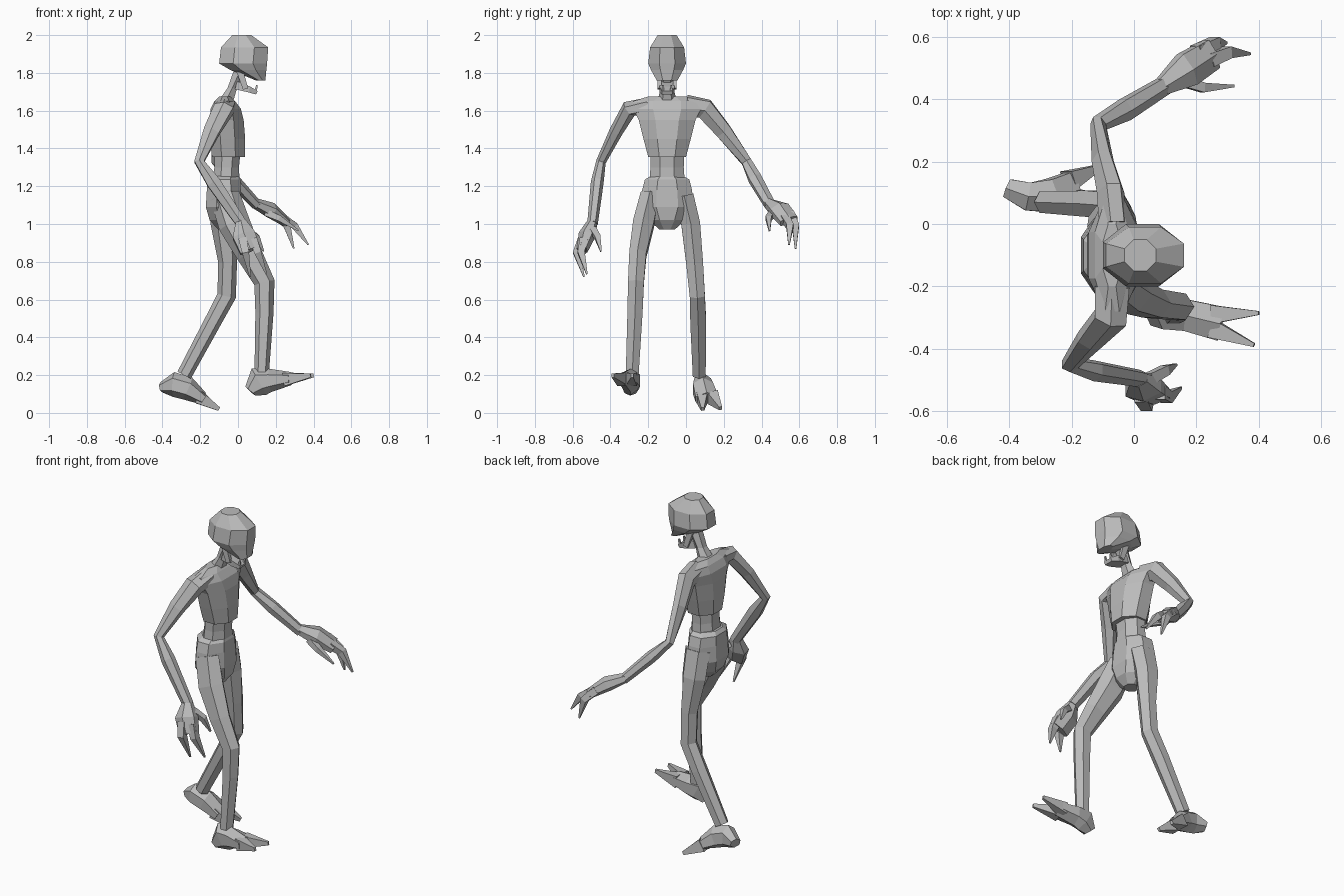
import bpy
import bmesh
from math import cos, sin, tau
from mathutils import Vector

default_cube = bpy.data.objects.get("Cube")
if default_cube:
    bpy.data.objects.remove(default_cube, do_unlink=True)

# Single skin colour
skin = bpy.data.materials.new("plain_grey")
skin.use_nodes = True
GREY = (.5, .5, .5, 1)
skin.diffuse_color = GREY
skin.node_tree.nodes["Principled BSDF"].inputs["Base Color"].default_value = GREY

AXIS_X, AXIS_Y, AXIS_Z = Vector((1, 0, 0)), Vector((0, 1, 0)), Vector((0, 0, 1))
MIDDLE = -.1  # the body's middle plane


def unit_ring(sides):
    """Polygon that starts on a flat and exactly fills a two unit square."""
    angles = [tau * (step + .5) / sides for step in range(sides)]
    widest = max(cos(angle) for angle in angles)
    tallest = max(sin(angle) for angle in angles)
    return [(cos(angle) / widest, sin(angle) / tallest) for angle in angles]


def loft(name, stations, sides=6, across=AXIS_Y, level=False):
    """Skin rings placed at (x, y, z, half width, half depth)."""
    mesh_builder = bmesh.new()
    centres = [Vector(station[:3]) for station in stations]
    rings = []
    for index, station in enumerate(stations):
        after = centres[min(index + 1, len(centres) - 1)]
        before = centres[max(index - 1, 0)]
        tangent = AXIS_Z if level else (after - before).normalized()
        wide = (across - tangent * across.dot(tangent)).normalized()
        deep = tangent.cross(wide)
        rings.append([
            mesh_builder.verts.new(
                centres[index] + wide * u * station[3] + deep * v * station[4])
            for u, v in unit_ring(sides)])
    for lower, upper in zip(rings, rings[1:]):
        for side in range(sides):
            following = (side + 1) % sides
            mesh_builder.faces.new(
                (lower[side], lower[following], upper[following], upper[side]))
    mesh_builder.faces.new(rings[0][::-1])
    mesh_builder.faces.new(rings[-1])
    bmesh.ops.recalc_face_normals(mesh_builder, faces=mesh_builder.faces)
    mesh = bpy.data.meshes.new(name)
    mesh_builder.to_mesh(mesh)
    mesh_builder.free()
    mesh.materials.append(skin)
    part = bpy.data.objects.new(name, mesh)
    bpy.context.collection.objects.link(part)
    return part


def trunk(name, profile, sides=8):
    """Stack level rings (x, z, half depth, half width) on the middle plane."""
    stations = [(x, MIDDLE, z, depth, width) for x, z, depth, width in profile]
    return loft(name, stations, sides, AXIS_X, level=True)


def claw(name, root, bend, tip, thickness=.022):
    """Bent finger or toe that tapers to a point."""
    return loft(name, [
        (*root, thickness, thickness),
        (*bend, thickness * .85, thickness * .85),
        (*tip, .004, .004)], sides=4)


# Head
trunk("skull", [
    (.12, 1.76, .025, .055),
    (.055, 1.815, .095, .085),
    (.027, 1.85, .127, .1),
    (.035, 1.935, .125, .09),
    (.02, 2, .05, .05)])
trunk("neck", [
    (-.065, 1.65, .04, .05),
    (-.03, 1.72, .025, .035),
    (.015, 1.82, .035, .04)], sides=6)
loft("jaw", [
    (-.01, MIDDLE, 1.735, .035, .022),
    (.06, MIDDLE, 1.712, .04, .016),
    (.1, MIDDLE, 1.695, .028, .01)], sides=4)
for side_name, sign in (("left", 1), ("right", -1)):
    cheek = MIDDLE + sign * .04
    loft(side_name + "_jaw_hinge", [
        (.01, cheek, 1.81, .01, .018),
        (.04, cheek, 1.715, .01, .014)], sides=4)
    fang = MIDDLE + sign * .022
    claw(side_name + "_fang", (.09, fang, 1.695), (.095, fang, 1.71),
         (.1, fang, 1.735), thickness=.007)

# Torso
trunk("chest", [
    (-.05, 1.355, .088, .1),
    (-.055, 1.45, .093, .125),
    (-.06, 1.55, .09, .15),
    (-.065, 1.61, .08, .18),
    (-.07, 1.65, .055, .18),
    (-.07, 1.675, .03, .1)])
trunk("waist", [
    (-.065, 1.2, .075, .095),
    (-.06, 1.3, .065, .088),
    (-.055, 1.4, .07, .09)])
trunk("pelvis", [
    (-.065, .97, .04, .04),
    (-.07, 1.02, .08, .095),
    (-.075, 1.09, .095, .14),
    (-.075, 1.18, .09, .132),
    (-.075, 1.235, .087, .118),
    (-.07, 1.255, .075, .085)])

# Legs: one strides forward, the other pushes off behind
loft("front_leg", [
    (-.07, -.19, 1.15, .05, .08),
    (-.02, -.225, 1, .055, .085),
    (.06, -.255, .84, .045, .068),
    (.14, -.265, .69, .042, .055),
    (.14, -.27, .53, .04, .048),
    (.125, -.285, .2, .034, .038)])
loft("back_leg", [
    (-.07, -.01, 1.15, .05, .08),
    (-.07, .025, 1, .05, .075),
    (-.055, .045, .8, .045, .05),
    (-.06, .06, .62, .04, .05),
    (-.135, .065, .48, .042, .045),
    (-.285, .07, .2, .034, .04)])

# Feet, each with two pointed toes
loft("front_foot", [
    (.065, -.295, .115, .03, .035),
    (.11, -.292, .165, .045, .08),
    (.17, -.293, .172, .05, .062),
    (.28, -.32, .182, .055, .035)])
loft("front_inner_toe", [
    (.25, -.29, .178, .03, .035),
    (.4, -.285, .198, .006, .01)], sides=4)
loft("front_outer_toe", [
    (.25, -.335, .178, .03, .035),
    (.385, -.388, .198, .006, .01)], sides=4)
loft("back_foot", [
    (-.405, .115, .135, .03, .028),
    (-.34, .088, .15, .045, .066),
    (-.27, .09, .13, .053, .063),
    (-.19, .11, .078, .06, .035)])
loft("back_outer_toe", [
    (-.21, .14, .085, .03, .036),
    (-.11, .183, .024, .008, .01)], sides=4)
loft("back_inner_toe", [
    (-.21, .085, .085, .03, .036),
    (-.1, .088, .02, .008, .01)], sides=4)

# Arms
loft("right_arm", [
    (-.07, -.2, 1.625, .055, .045),
    (-.075, -.3, 1.61, .052, .045),
    (-.14, -.37, 1.49, .042, .036),
    (-.205, -.45, 1.33, .026, .026),
    (-.13, -.47, 1.22, .036, .034),
    (.02, -.495, 1, .028, .028)], across=AXIS_X)
loft("left_arm", [
    (-.07, 0, 1.625, .055, .045),
    (-.075, .1, 1.61, .052, .045),
    (-.1, .2, 1.49, .042, .036),
    (-.115, .32, 1.33, .026, .026),
    (-.03, .365, 1.24, .034, .034),
    (.1, .445, 1.1, .028, .028)])

# Hands, each with two fingers and a thumb
loft("right_palm", [
    (.015, -.495, 1.01, .028, .028),
    (.03, -.525, .94, .06, .045),
    (.065, -.55, .86, .055, .03)], across=AXIS_X)
claw("right_outer_finger", (.025, -.55, .92), (.04, -.58, .85), (.065, -.54, .72))
claw("right_inner_finger", (.08, -.54, .92), (.105, -.555, .85), (.15, -.525, .735))
claw("right_thumb", (.05, -.495, .97), (.1, -.468, .93), (.135, -.45, .855), .018)
loft("left_palm", [
    (.09, .44, 1.11, .028, .028),
    (.17, .495, 1.075, .055, .042),
    (.25, .545, 1.015, .05, .028)])
claw("left_outer_finger", (.2, .55, 1.05), (.26, .58, .99), (.295, .58, .87))
claw("left_inner_finger", (.24, .525, 1.03), (.3, .55, .99), (.372, .545, .89))
claw("left_thumb", (.15, .46, 1.06), (.22, .437, 1.03), (.32, .442, .965), .018)
